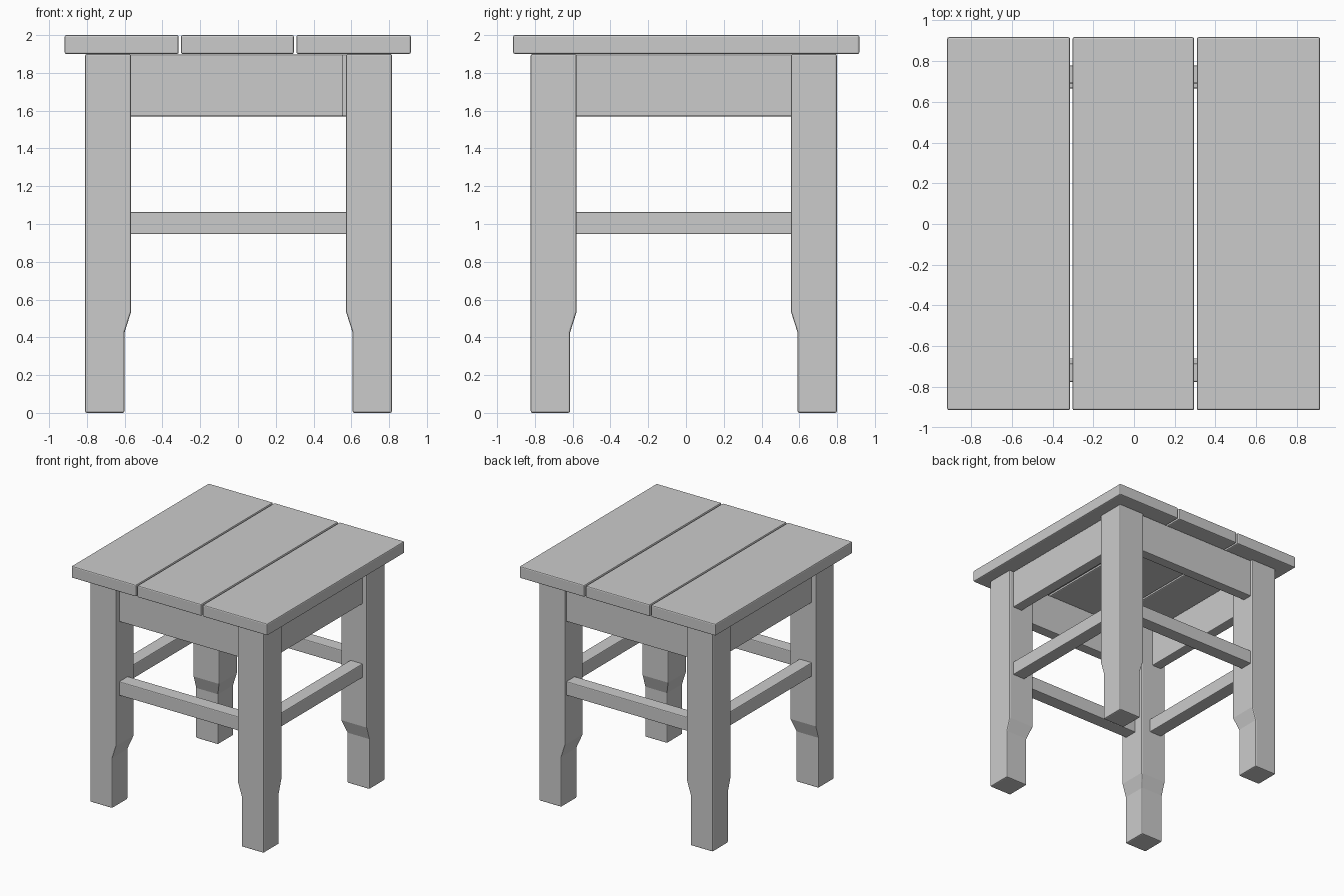
import bpy, bmesh
from mathutils import Matrix

if "Cube" in bpy.data.objects:
    bpy.data.objects.remove(bpy.data.objects["Cube"])


def finish(obj, width):
    # Small rounded edges on every wooden part
    mod = obj.modifiers.new("Rounded edges", 'BEVEL')
    mod.width = width
    mod.segments = 2
    mod.limit_method = 'ANGLE'
    mod.angle_limit = 0.7


def make_object(name, bm, width):
    bmesh.ops.recalc_face_normals(bm, faces=bm.faces)
    mesh = bpy.data.meshes.new(name)
    bm.to_mesh(mesh)
    bm.free()
    obj = bpy.data.objects.new(name, mesh)
    bpy.context.collection.objects.link(obj)
    finish(obj, width)
    return obj


def box(name, x, y, z, width=0.007):
    bm = bmesh.new()
    size = [b - a for a, b in (x, y, z)]
    mid = [(a + b) / 2 for a, b in (x, y, z)]
    bmesh.ops.create_cube(bm, size=1, matrix=Matrix.Translation(mid) @ Matrix.Diagonal((*size, 1)))
    return make_object(name, bm, width)


def leg(name, x, y, sx, sy):
    # Square sections stacked upward; the two inner faces step in near the foot
    bm = bmesh.new()
    rings = []
    for z, w in ((0, 0.208), (0.425, 0.208), (0.535, 0.243), (1.9, 0.243)):
        corners = ((0, 0), (w, 0), (w, w), (0, w))
        rings.append([bm.verts.new((x - sx * a, y - sy * b, z)) for a, b in corners])
    for low, high in zip(rings, rings[1:]):
        for i in range(4):
            j = (i + 1) % 4
            bm.faces.new((low[i], low[j], high[j], high[i]))
    bm.faces.new(rings[0])
    bm.faces.new(rings[-1])
    return make_object(name, bm, 0.009)


# Seat planks
for name, x in (("left", (-0.918, -0.314)), ("middle", (-0.302, 0.296)), ("right", (0.309, 0.915))):
    box(f"{name}_seat_plank", x, (-0.915, 0.918), (1.9, 2.0), 0.009)

# Legs
for side, x, sx in (("left", -0.809, -1), ("right", 0.815, 1)):
    for end, y, sy in (("front", -0.822, -1), ("back", 0.799, 1)):
        leg(f"{end}_{side}_leg", x, y, sx, sy)

# Aprons under the seat
z = (1.57, 1.897)
box("front_apron", (-0.575, 0.557), (-0.777, -0.685), z)
box("back_apron", (-0.575, 0.58), (0.69, 0.779), z)
box("left_apron", (-0.77, -0.68), (-0.59, 0.565), z)
box("right_apron", (0.685, 0.775), (-0.59, 0.565), z)

# Stretchers between the legs
z = (0.946, 1.064)
box("front_stretcher", (-0.575, 0.58), (-0.777, -0.66), z)
box("back_stretcher", (-0.575, 0.58), (0.665, 0.779), z)
box("left_stretcher", (-0.77, -0.654), (-0.59, 0.565), z)
box("right_stretcher", (0.659, 0.775), (-0.59, 0.565), z)
